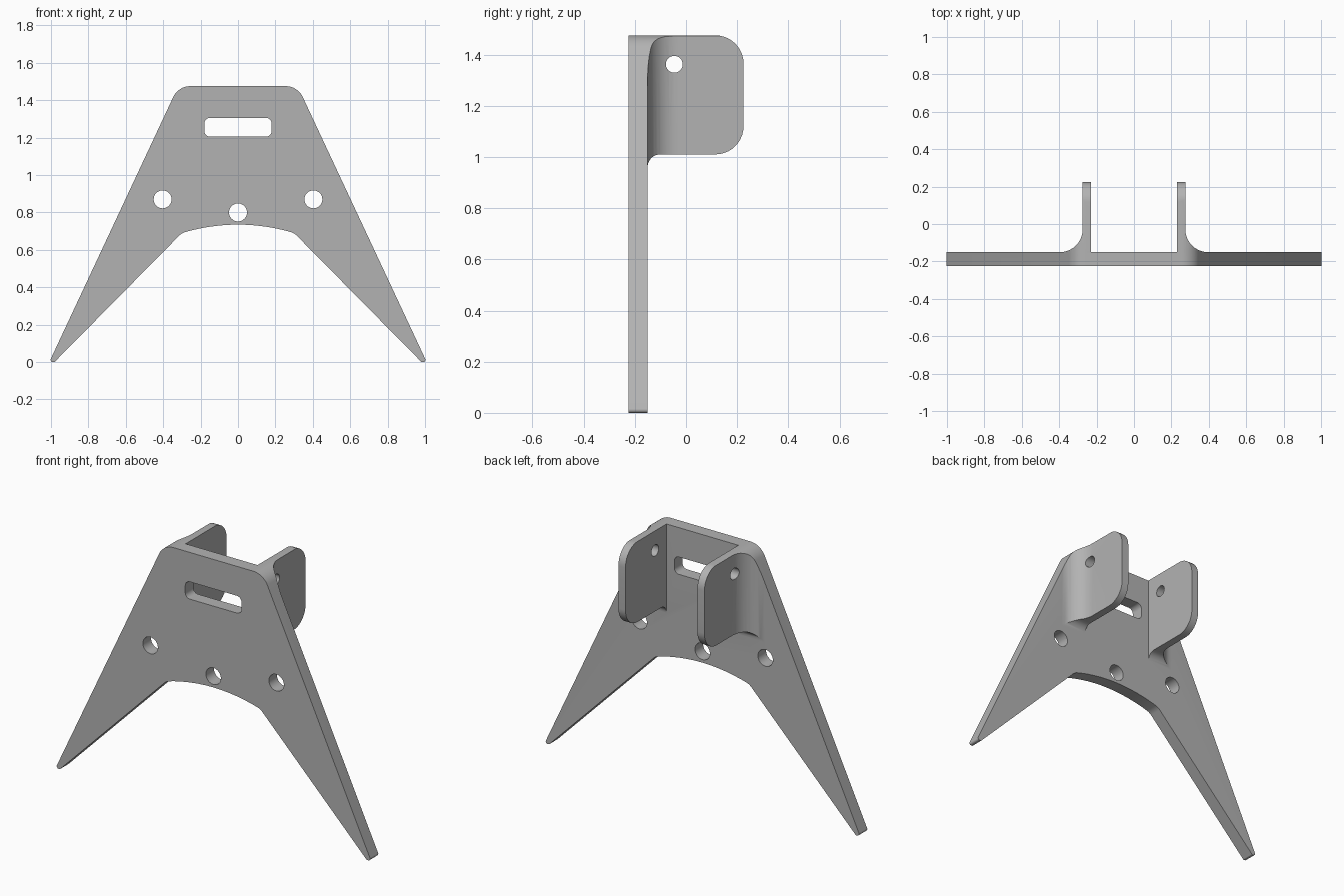
import bpy, bmesh, math
from mathutils import Vector

cube = bpy.data.objects.get("Cube")
if cube:
    bpy.data.objects.remove(cube, do_unlink=True)

grey = bpy.data.materials.new("plain grey")
grey.use_nodes = True
colour = (0.45, 0.45, 0.45, 1)
grey.diffuse_color = colour
grey.node_tree.nodes["Principled BSDF"].inputs["Base Color"].default_value = colour

FRONT, PLATE_BACK, BACK, TOP = -0.225, -0.15, 0.225, 1.475


def rounded(corners, steps=10):
    """Turn (a, b, radius) corners into an outline with arcs."""
    pts = []
    for i, (a, b, r) in enumerate(corners):
        p = Vector((a, b))
        if r == 0:
            pts.append(p)
            continue
        u = (Vector(corners[i - 1][:2]) - p).normalized()
        v = (Vector(corners[(i + 1) % len(corners)][:2]) - p).normalized()
        half = u.angle(v) / 2
        centre = p + (u + v).normalized() * r / math.sin(half)
        start = p + u * r / math.tan(half) - centre
        end = p + v * r / math.tan(half) - centre
        a0 = math.atan2(start.y, start.x)
        sweep = math.atan2(start.x * end.y - start.y * end.x, start.dot(end))
        for k in range(steps + 1):
            t = a0 + sweep * k / steps
            pts.append(centre + Vector((math.cos(t), math.sin(t))) * r)
    return pts


def circle(a, b, r, n=32):
    return [Vector((a + r * math.cos(math.tau * k / n), b + r * math.sin(math.tau * k / n)))
            for k in range(n)]


def prism(name, outline, axis, lo, hi):
    """Extrude an outline along x, y or z."""
    place = {"x": lambda p, d: (d, p.x, p.y),
             "y": lambda p, d: (p.x, d, p.y),
             "z": lambda p, d: (p.x, p.y, d)}[axis]
    bm = bmesh.new()
    face = bm.faces.new([bm.verts.new(place(p, lo)) for p in outline])
    new = bmesh.ops.extrude_face_region(bm, geom=[face])["geom"]
    shift = Vector(place(Vector((0, 0)), hi - lo))
    bmesh.ops.translate(bm, vec=shift, verts=[g for g in new if isinstance(g, bmesh.types.BMVert)])
    bmesh.ops.recalc_face_normals(bm, faces=bm.faces)
    mesh = bpy.data.meshes.new(name)
    bm.to_mesh(mesh)
    bm.free()
    mesh.materials.append(grey)
    obj = bpy.data.objects.new(name, mesh)
    bpy.context.collection.objects.link(obj)
    return obj


def combine(target, tool, operation):
    """Apply a boolean and discard the tool."""
    mod = target.modifiers.new("boolean", "BOOLEAN")
    mod.operation, mod.solver, mod.object = operation, "EXACT", tool
    bpy.context.view_layer.objects.active = target
    bpy.ops.object.modifier_apply(modifier=mod.name)
    bpy.data.objects.remove(tool, do_unlink=True)


# Plate outline: flat top, splayed legs and an arch between them
side = [(0.319, TOP, 0.1), (1.009, 0, 0.012), (0.981, 0, 0.008)]
arch = [(i * 0.05, 0.735 - 0.5 * (i * 0.05) ** 2, 0.07 if abs(i) == 6 else 0)
        for i in range(6, -7, -1)]
outline = rounded(side + arch + [(-x, z, r) for x, z, r in reversed(side)])
bracket = prism("bracket", outline, "y", FRONT, PLATE_BACK)

# Ears: side profile, with a fillet on the outer side, trimmed to the plate edge
ear_side = rounded([(-0.19, TOP, 0), (-0.19, 0.96, 0), (PLATE_BACK, 0.96, 0),
                    (PLATE_BACK, 1.01, 0.049), (BACK, 1.01, 0.11), (BACK, TOP, 0.11)])
for s in (1, -1):
    section = rounded([(0.23 * s, -0.19, 0), (0.23 * s, BACK, 0), (0.275 * s, BACK, 0),
                       (0.275 * s, PLATE_BACK, 0.12), (0.41 * s, PLATE_BACK, 0),
                       (0.41 * s, -0.19, 0)])
    ear = prism("ear", section, "z", 0.9, 1.6)
    combine(ear, prism("ear_profile", ear_side, "x", -0.6, 0.6), "INTERSECT")
    combine(ear, prism("edge_trim", outline, "y", -0.3, 0.3), "INTERSECT")
    combine(bracket, ear, "UNION")

# Slot and bolt holes through the plate
slot = rounded([(x, z, 0.03) for x, z in
                ((-0.18, 1.205), (0.18, 1.205), (0.18, 1.305), (-0.18, 1.305))])
holes = [circle(x, z, 0.048) for x, z in ((-0.403, 0.87), (0, 0.8), (0.403, 0.87))]
for shape in [slot] + holes:
    combine(bracket, prism("plate_cutter", shape, "y", -0.3, -0.1), "DIFFERENCE")

# Pin hole through both ears
combine(bracket, prism("pin_cutter", circle(-0.046, 1.362, 0.033), "x", -0.6, 0.6), "DIFFERENCE")

bpy.ops.object.select_all(action="DESELECT")
bracket.select_set(True)
bpy.context.view_layer.objects.active = bracket
bpy.ops.object.shade_smooth_by_angle(angle=math.radians(25))
